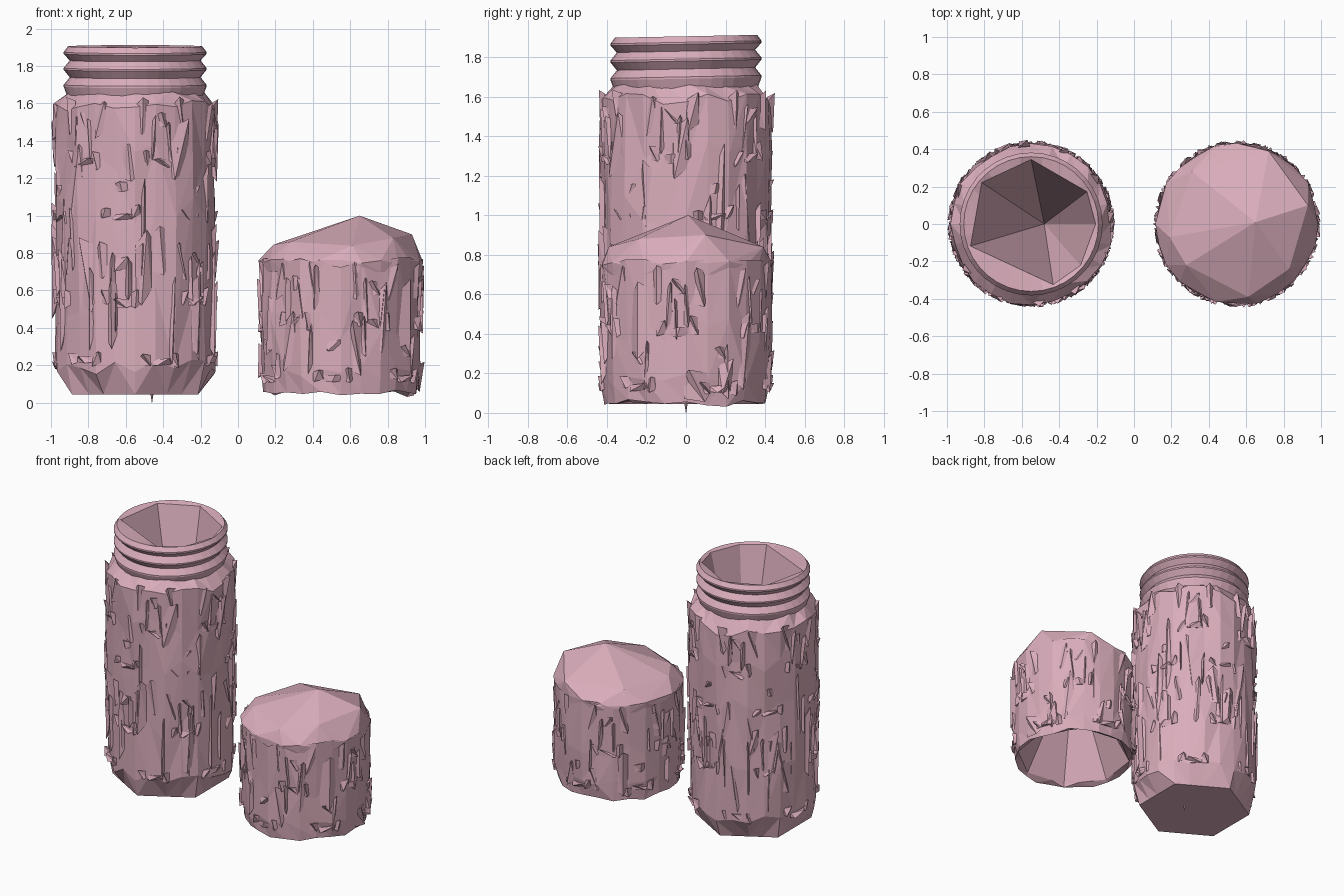
import bpy, bmesh, math, random
from mathutils import Vector

random.seed(7)
TAU = 2 * math.pi
if "Cube" in bpy.data.objects:
    bpy.data.objects.remove(bpy.data.objects["Cube"], do_unlink=True)

pink = bpy.data.materials.new("dusty_pink")
pink.use_nodes = True
pink.diffuse_color = (0.70, 0.42, 0.50, 1)
pink.node_tree.nodes["Principled BSDF"].inputs["Base Color"].default_value = pink.diffuse_color

JAR_X, LID_X = -0.55, 0.55


def polar(angle, r, z):
    return Vector((r * math.cos(angle), r * math.sin(angle), z))


def finish(bm, name, x):
    bmesh.ops.recalc_face_normals(bm, faces=bm.faces)
    mesh = bpy.data.meshes.new(name)
    bm.to_mesh(mesh)
    bm.free()
    mesh.materials.append(pink)
    obj = bpy.data.objects.new(name, mesh)
    obj.location.x = x
    bpy.context.collection.objects.link(obj)
    return obj


def squeeze(degrees, corners):
    """Radius factor that turns a circle into a polygon with the given corner angles."""
    loop = corners + [corners[0] + 360]
    d = (degrees - corners[0]) % 360 + corners[0]
    for a, b in zip(loop, loop[1:]):
        if a <= d <= b:
            half = math.radians(b - a) / 2
            return math.cos(half) / math.cos(math.radians(d - a) - half)
    return 1


def ring(bm, n, r, z, jr=0, jz=0, tilt=0, corners=None):
    """Circle of vertices, optionally jittered, tilted or squeezed to a polygon."""
    verts = []
    for i in range(n):
        rad = r + random.uniform(-jr, jr)
        if corners:
            rad *= squeeze(360 * i / n, corners)
        p = polar(TAU * i / n, rad, z + random.uniform(-jz, jz))
        p.z += tilt * p.y
        verts.append(bm.verts.new(p))
    return verts


def bridge(bm, lo, hi, mixed=False):
    n = len(lo)
    for i in range(n):
        j = (i + 1) % n
        if not mixed:
            bm.faces.new((lo[i], lo[j], hi[j], hi[i]))
        elif random.random() < 0.5:
            bm.faces.new((lo[i], lo[j], hi[j]))
            bm.faces.new((lo[i], hi[j], hi[i]))
        else:
            bm.faces.new((lo[i], lo[j], hi[i]))
            bm.faces.new((lo[j], hi[j], hi[i]))


def fan(bm, verts, tip):
    c = bm.verts.new(tip)
    for i, v in enumerate(verts):
        bm.faces.new((v, verts[(i + 1) % len(verts)], c))


def loft(bm, rings, mixed=False):
    for lo, hi in zip(rings, rings[1:]):
        bridge(bm, lo, hi, mixed)


# Jar body: faceted, uneven cylinder on a six-sided base
bm = bmesh.new()
rings = [ring(bm, 24, 0.39, 0.045, corners=[30 + 60 * k for k in range(6)])]
levels = [(0.19, 0.425, 0.012, 0.05), (0.55, 0.428, 0.014, 0.1), (1.0, 0.428, 0.014, 0.1),
          (1.32, 0.428, 0.014, 0.07), (1.58, 0.43, 0.012, 0.04), (1.66, 0.36, 0.01, 0.01)]
rings += [ring(bm, 24, r, z, jr, jz) for z, r, jr, jz in levels]
loft(bm, rings, True)
fan(bm, rings[0], (0, 0, 0.045))
finish(bm, "jar_body", JAR_X)

# Small spike under the base
bm = bmesh.new()
bmesh.ops.create_cone(bm, segments=4, radius1=0.001, radius2=0.01, depth=0.06)
finish(bm, "base_spike", JAR_X + 0.09).location.z = 0.03

# Threaded neck with a deep, irregular seven-sided funnel inside
bm = bmesh.new()
profile = [(0.36, 1.63), (0.382, 1.69), (0.382, 1.70), (0.35, 1.74), (0.382, 1.78),
           (0.382, 1.79), (0.35, 1.83), (0.382, 1.865), (0.382, 1.875), (0.36, 1.905)]
rings = [ring(bm, 36, r, z, tilt=0.02) for r, z in profile]
rings.append(ring(bm, 36, 0.345, 1.895, tilt=0.02, corners=[0, 30, 90, 140, 200, 290, 320]))
loft(bm, rings)
fan(bm, rings[-1], (0.07, 0, 0.7))
finish(bm, "threaded_neck", JAR_X)

# Lid skirt: uneven wall, ragged lower edge, faceted conical hollow
bm = bmesh.new()
rings = [ring(bm, 24, 0.395, 0.07, corners=[15 + 45 * k for k in range(8)])]
levels = [(0.05, 0.41, 0.01, 0.02), (0.16, 0.425, 0.01, 0.04),
          (0.42, 0.428, 0.014, 0.08), (0.75, 0.43, 0.012, 0.03)]
rings += [ring(bm, 24, r, z, jr, jz) for z, r, jr, jz in levels]
loft(bm, rings, True)
fan(bm, rings[0], (0, 0, 0.82))
finish(bm, "lid_skirt", LID_X)

# Lid crown: irregular faceted dome, open below
bm = bmesh.new()
ring(bm, 24, 0.425, 0.70)
ring(bm, 24, 0.43, 0.755, 0.01, 0.015)
crown = [(-0.36, -0.07, 0.845), (0.17, 0.39, 0.84), (0.38, 0.10, 0.90), (0.28, -0.24, 0.88),
         (0.06, -0.39, 0.84), (-0.27, -0.22, 0.86), (-0.24, 0.28, 0.85), (0.10, 0.01, 1.0)]
for p in crown:
    bm.verts.new(p)
bmesh.ops.convex_hull(bm, input=bm.verts)
bm.normal_update()
floor = [f for f in bm.faces if abs(f.normal.z) > 0.9 and f.calc_center_median().z < 0.71]
bmesh.ops.delete(bm, geom=floor, context='FACES')
loose = [v for v in bm.verts if not v.link_faces]
bmesh.ops.delete(bm, geom=loose, context='VERTS')
finish(bm, "lid_crown", LID_X)


# Raised relief made from jagged wedges that hug the wall
def shard(bm, angle, z, w, h):
    half = w / 0.86
    lean = random.uniform(-0.9, 0.9) * half
    r_top, r_low = random.uniform(0.44, 0.45), random.uniform(0.43, 0.445)
    a, b, c, d = [bm.verts.new(polar(angle + s * half, 0.415, z + t * h / 2))
                  for s, t in ((-1, -0.8), (1, -0.6), (1, 0.8), (-1, 0.6))]
    low = bm.verts.new(polar(angle - lean, r_low, z - h / 2))
    top = bm.verts.new(polar(angle + lean, r_top, z + h / 2))
    for face in ((a, b, low), (b, c, top), (b, top, low), (c, d, top),
                 (d, a, low), (d, low, top), (a, d, c, b)):
        bm.faces.new(face)


# One motif: two horns, two narrow bars, a cross bar and hooks
MOTIF = [(-0.11, 0.09, 0.07, 0.2), (0.11, 0.09, 0.07, 0.2), (-0.05, 0, 0.035, 0.24),
         (0.04, -0.02, 0.035, 0.22), (0, -0.14, 0.12, 0.05), (0.08, -0.12, 0.05, 0.1),
         (-0.09, -0.13, 0.06, 0.08), (0, 0.07, 0.08, 0.08)]


def motif_row(bm, first, z, pieces=MOTIF, scale=1):
    for k in range(6):
        angle = math.radians(first + 60 * k)
        for u, v, w, h in pieces:
            shard(bm, angle + u / 0.43, z + v * scale + random.uniform(-0.02, 0.02), w, h * scale)


def streaks(bm, count, low, high, longest, widest):
    for k in range(count):
        h = random.uniform(longest / 3, longest)
        angle = TAU * (k + random.uniform(-0.3, 0.3)) / count
        z = random.uniform(low + h / 2, high - h / 2)
        shard(bm, angle, z, random.uniform(widest / 3, widest), h)


bm = bmesh.new()
motif_row(bm, -10, 1.43)
motif_row(bm, 20, 0.68)
motif_row(bm, 20, 1.09, MOTIF[4:], 0.7)
motif_row(bm, -10, 0.33, MOTIF[4:7], 0.8)
streaks(bm, 18, 0.2, 1.3, 0.6, 0.03)
streaks(bm, 26, 0.2, 1.55, 0.6, 0.14)
finish(bm, "jar_relief", JAR_X)

bm = bmesh.new()
motif_row(bm, -5, 0.56)
motif_row(bm, 25, 0.24, MOTIF[4:], 0.8)
streaks(bm, 10, 0.06, 0.6, 0.3, 0.03)
streaks(bm, 14, 0.05, 0.74, 0.4, 0.14)
finish(bm, "lid_relief", LID_X)
